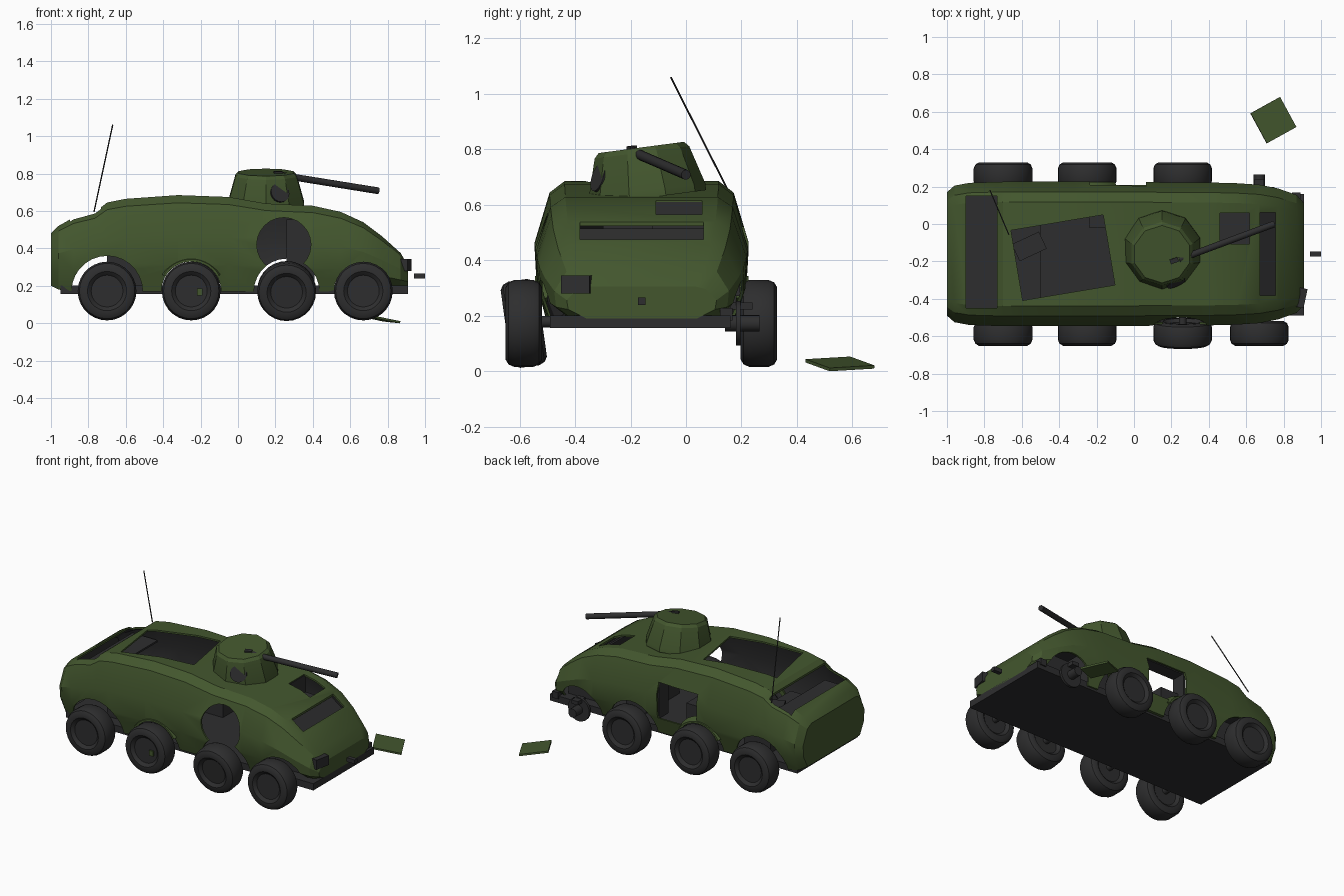
import bpy, bmesh, math
from mathutils import Vector, Matrix

if "Cube" in bpy.data.objects:
    bpy.data.objects.remove(bpy.data.objects["Cube"])

YC = -0.16  # hull centre line


def material(name, rgb):
    m = bpy.data.materials.new(name)
    m.diffuse_color = (*rgb, 1)
    m.use_nodes = True
    m.node_tree.nodes["Principled BSDF"].inputs["Base Color"].default_value = m.diffuse_color
    return m


GREEN = material("army green", (0.056, 0.094, 0.027))
DARK = material("dark grey", (0.027, 0.027, 0.028))


def finish(bm, name, mats, angle=30):
    bmesh.ops.recalc_face_normals(bm, faces=bm.faces)
    me = bpy.data.meshes.new(name)
    bm.to_mesh(me)
    bm.free()
    ob = bpy.data.objects.new(name, me)
    bpy.context.collection.objects.link(ob)
    for m in mats:
        me.materials.append(m)
    smooth(ob, angle)
    return ob


def smooth(ob, angle):
    bpy.ops.object.select_all(action='DESELECT')
    ob.select_set(True)
    bpy.context.view_layer.objects.active = ob
    bpy.ops.object.shade_smooth_by_angle(angle=math.radians(angle))


def box(name, centre, size, mat, rot=(0, 0, 0)):
    bm = bmesh.new()
    bmesh.ops.create_cube(bm, size=1)
    bmesh.ops.scale(bm, vec=size, verts=bm.verts)
    ob = finish(bm, name, [mat])
    ob.location = centre
    ob.rotation_euler = [math.radians(a) for a in rot]
    return ob


def rod(name, a, b, r, mat, seg=16):
    a, b = Vector(a), Vector(b)
    bm = bmesh.new()
    bmesh.ops.create_cone(bm, cap_ends=True, segments=seg, radius1=r,
                          radius2=r, depth=(b - a).length)
    ob = finish(bm, name, [mat])
    ob.location = (a + b) / 2
    ob.rotation_euler = (b - a).to_track_quat('Z', 'Y').to_euler()
    return ob


# hull: lofted from stations (x, bottom z, top z, half width, bottom width ratio)
STATIONS = [(-1.0, .20, .48, .33, .85), (-.96, .18, .52, .365, .87), (-.88, .17, .565, .38, .88),
            (-.765, .17, .595, .384, .88), (-.70, .17, .645, .386, .88),
            (-.60, .17, .665, .386, .88), (-.32, .17, .685, .386, .88),
            (-.05, .17, .675, .386, .88), (.15, .17, .64, .383, .88),
            (.40, .17, .628, .382, .88), (.55, .17, .595, .378, .86), (.67, .17, .54, .37, .82),
            (.77, .17, .465, .35, .78), (.87, .175, .375, .315, .74), (.91, .19, .305, .27, .74)]
bm = bmesh.new()
rings = []
for x, zb, zt, w, k in STATIONS:
    h = zt - zb
    half = [(w * k, zb), (w * .98, zb + h * .28), (w, zb + h * .57),
            (w * .86, zb + h * .92), (w * .72, zt)]
    pts = half + [(-y, z) for y, z in reversed(half)]
    rings.append([bm.verts.new((x, YC + y, z)) for y, z in pts])
for p, q in zip(rings, rings[1:]):
    for i in range(len(p)):
        j = (i + 1) % len(p)
        bm.faces.new((p[i], p[j], q[j], q[i]))
bm.faces.new(rings[0])
bm.faces.new(rings[-1])
hull = finish(bm, "hull", [GREEN, DARK])
shell = hull.modifiers.new("shell", 'SOLIDIFY')
shell.thickness = .012
shell.offset = -1
shell.material_offset = 1

# openings in the hull: hatches, windscreen, side door, round hole, wheel arches
WX = [-.70, -.25, .26, .67]
ARCH_R = [.19, .16, .175, .158]
cutters = [
    box("roof_cutter", (-.38, -.18, .66), (.50, .38, .3), GREEN, (0, 0, 9.5)),
    box("rear_cutter", (-.815, -.15, .60), (.165, .60, .25), GREEN),
    box("driver_cutter", (.537, -.025, .6), (.16, .165, .2), GREEN),
    box("windscreen_cutter", (.715, YC, .53), (.085, .445, .2), GREEN),
    box("door_cutter", (-.085, .2, .40), (.30, .25, .24), GREEN),
    rod("hole_cutter", (.245, -.7, .42), (.245, -.4, .42), .145, GREEN, 24),
]
for x, r in zip(WX, ARCH_R):
    cutters.append(rod("arch_cutter", (x, -.8, .17), (x, .5, .17), r, GREEN, 28))
for c in cutters:
    c.hide_render = True
    b = hull.modifiers.new("cut", 'BOOLEAN')
    b.object = c
    b.operation = 'DIFFERENCE'
    b.solver = 'EXACT'
bpy.context.view_layer.update()
cut_mesh = bpy.data.meshes.new_from_object(
    hull.evaluated_get(bpy.context.evaluated_depsgraph_get()))
hull.modifiers.clear()
hull.data = cut_mesh
for c in cutters:
    bpy.data.objects.remove(c)
smooth(hull, 25)


# arch lips over the wheels
def arch(name, x, r, side):
    bm = bmesh.new()
    y0, y1 = YC + side * .34, YC + side * .385
    prof = [(r, y0), (r, y1), (r + .012, y1), (r + .03, y0)]
    vs = [bm.verts.new((a, y, 0)) for a, y in prof]
    f = bm.faces.new(vs)
    bmesh.ops.spin(bm, geom=[f] + f.edges[:] + vs, cent=(0, 0, 0), axis=(0, -1, 0),
                   angle=math.radians(120), steps=14)
    ob = finish(bm, name, [GREEN])
    ob.location = (x, 0, .17)
    ob.rotation_euler = (0, math.radians(-30), 0)


arch("right_arch_lip", WX[1], .16, -1)
arch("left_arch_lip", WX[1], .16, 1)

# chassis plate, interior blocks
box("chassis_plate", (-.02, -.165, .178), (1.86, .65, .046), DARK)
box("driver_block", (.335, -.12, .375), (.15, .36, .36), DARK)
box("rear_block", (-.60, -.16, .29), (.20, .50, .18), DARK)
box("front_block", (.67, -.16, .265), (.30, .50, .15), DARK)
box("door_seat", (-.17, .06, .30), (.14, .16, .2), DARK)
box("ammo_case", (-.56, -.12, .40), (.16, .10, .05), DARK, (0, 0, 25))

# dark linings behind the openings
box("driver_hatch_back", (.455, -.025, .545), (.012, .19, .13), DARK)
box("driver_hatch_floor", (.537, -.025, .485), (.17, .19, .012), DARK)
box("windscreen_panel", (.697, YC, .468), (.14, .47, .012), DARK, (0, 36, 0))
box("rear_hatch_floor", (-.815, -.15, .485), (.19, .63, .012), DARK)
for x in (-.241, .071):
    box("door_jamb", (x, .145, .40), (.012, .10, .26), DARK)
box("door_head", (-.085, .14, .526), (.31, .09, .012), DARK)


# wheels: lathed tyre with a recessed hub
def wheel(name, x, y, tilt=0):
    half = [(.0, .048), (.085, .048), (.095, .058), (.105, .066), (.13, .066),
            (.148, .055), (.157, .034)]
    prof = half + [(r, -d) for r, d in reversed(half)]
    bm = bmesh.new()
    vs = [bm.verts.new((r, d, 0)) for r, d in prof]
    es = [bm.edges.new(e) for e in zip(vs, vs[1:])]
    bmesh.ops.spin(bm, geom=vs + es, cent=(0, 0, 0), axis=(0, 1, 0),
                   angle=2 * math.pi, steps=28)
    bmesh.ops.remove_doubles(bm, verts=bm.verts, dist=1e-4)
    ob = finish(bm, name, [DARK], 35)
    ob.location = (x, y, .172)
    ob.rotation_euler = (math.radians(tilt), 0, 0)


for i, x in enumerate(WX):
    wheel("right_wheel", x, -.585, 8 if i == 2 else 0)
    if i < 3:
        wheel("left_wheel", x, .263)
        rod("axle", (x, -.56, .178), (x, .24, .178), .02, DARK)
# bare hub where a wheel is missing
rod("right_front_axle", (.67, -.56, .178), (.67, .14, .178), .02, DARK)
rod("bare_axle", (.67, .14, .172), (.67, .265, .172), .03, DARK)
rod("bare_hub_disc", (.67, .18, .172), (.67, .197, .172), .08, DARK, 20)
box("brake_bracket", (.67, .2, .235), (.05, .08, .025), DARK)
box("hub_cap", (-.205, -.637, .167), (.03, .012, .035), GREEN)

# turret: tilted ten-sided cone
TILT = Matrix.Translation((.15, -.14, .645)) @ Matrix.Rotation(math.radians(7.5), 4, 'X')
bm = bmesh.new()
prev = None
for r, z in [(.212, -.02), (.212, .005), (.172, .145), (.155, .163)]:
    ring = [bm.verts.new(TILT @ Vector((r * math.cos(a), r * math.sin(a), z)))
            for a in [math.tau * (i + .5) / 10 for i in range(10)]]
    if prev:
        for i in range(10):
            bm.faces.new((prev[i], prev[(i + 1) % 10], ring[(i + 1) % 10], ring[i]))
    else:
        bm.faces.new(ring)
    prev = ring
bm.faces.new(prev)
finish(bm, "turret", [GREEN], 25)
d = Vector((math.cos(math.radians(-66)), math.sin(math.radians(-66)), .3))
p = TILT @ Vector((d.x * .181, d.y * .181, .075))
rod("turret_port", p - d * .03, p + d * .006, .053, DARK, 18)
box("turret_sight", (.215, -.195, .802), (.045, .025, .02), DARK, (7, 0, 20))
rod("gun_barrel", (.24, -.19, .79), (.75, .0, .708), .018, DARK, 14)

# antenna
rod("antenna", (-.77, .18, .595), (-.67, -.055, 1.06), .0035, DARK, 6)

# front fittings
box("right_headlight", (.895, -.395, .312), (.045, .105, .065), DARK, (0, 0, -12))
box("left_headlight", (.868, .145, .205), (.045, .045, .045), DARK)
box("tow_bolt", (.97, -.16, .252), (.06, .028, .027), DARK)

# door panel lying on the ground
box("fallen_panel", (.745, .555, .026), (.183, .183, .012), GREEN, (3, 10, 29))
